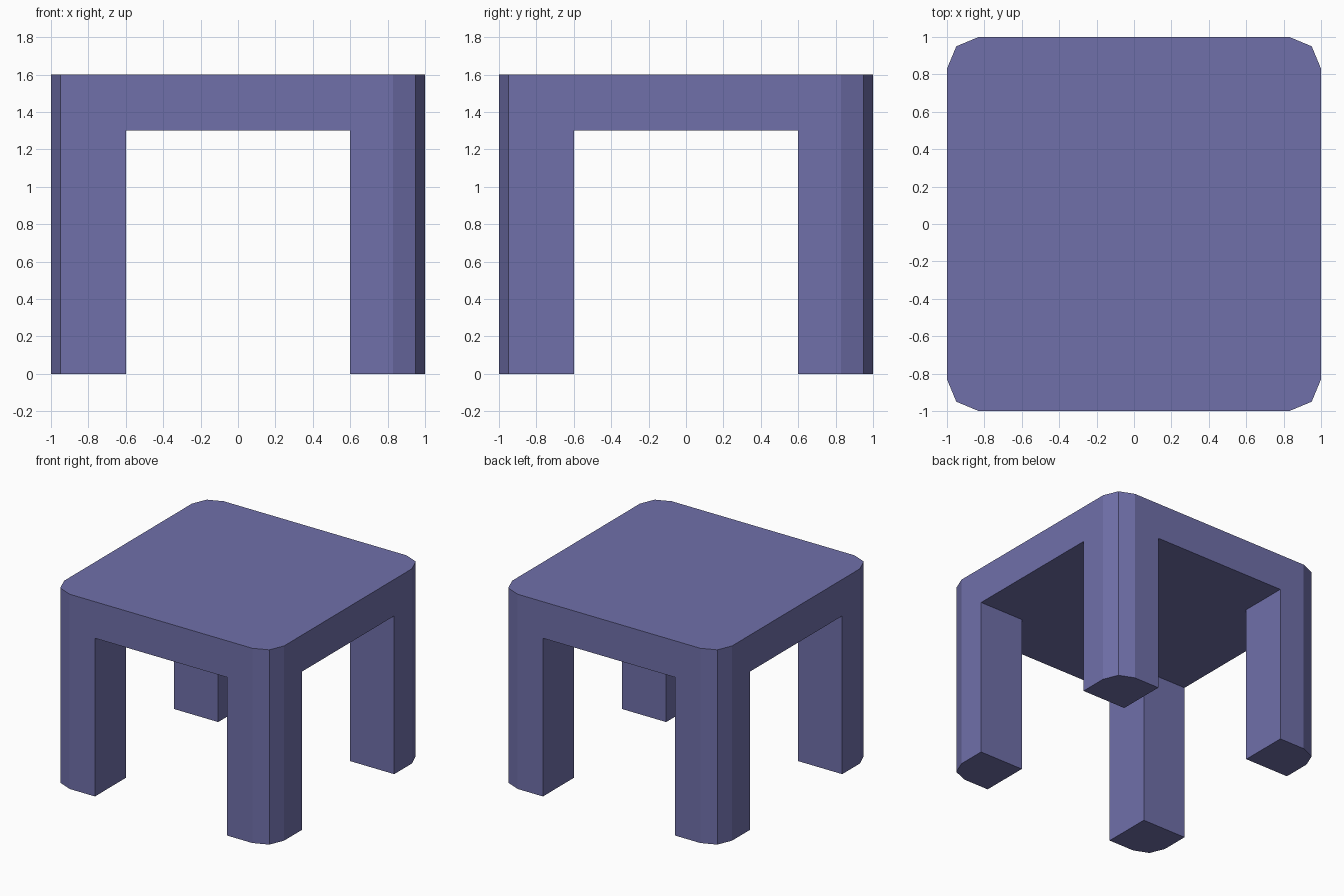
import bpy
import bmesh

if "Cube" in bpy.data.objects:
    bpy.data.objects.remove(bpy.data.objects["Cube"])

HALF, HEIGHT = 1.0, 1.6      # outer size
OPEN, UNDER = 0.6, 1.3       # half width and height of the openings
RADIUS = 0.17                # corner rounding


def prism(name, outline, z0, z1, radius=0):
    """Extrude a flat outline, optionally rounding its upright edges."""
    bm = bmesh.new()
    base = bm.faces.new([bm.verts.new((x, y, z0)) for x, y in outline])
    top = bmesh.ops.extrude_face_region(bm, geom=[base], use_keep_orig=True)["geom"]
    for v in top:
        if isinstance(v, bmesh.types.BMVert):
            v.co.z = z1
    if radius:
        upright = [e for e in bm.edges
                   if abs(e.verts[0].co.z - e.verts[1].co.z) > 0.01]
        bmesh.ops.bevel(bm, geom=upright, offset=radius, segments=2,
                        profile=0.5, affect='EDGES')
    bmesh.ops.recalc_face_normals(bm, faces=bm.faces)
    mesh = bpy.data.meshes.new(name)
    bm.to_mesh(mesh)
    bm.free()
    obj = bpy.data.objects.new(name, mesh)
    bpy.context.collection.objects.link(obj)
    return obj


# Table body: a block with two-segment rounded corners
square = [(-HALF, -HALF), (HALF, -HALF), (HALF, HALF), (-HALF, HALF)]
table = prism("table", square, 0, HEIGHT, RADIUS)

# Cross-shaped cutter leaves four legs under the top
a, b = OPEN, 1.3
cross = [(-a, -b), (a, -b), (a, -a), (b, -a), (b, a), (a, a),
         (a, b), (-a, b), (-a, a), (-b, a), (-b, -a), (-a, -a)]
cutter = prism("leg_gap_cutter", cross, -0.3, UNDER)
cutter.hide_render = True
cutter.hide_viewport = True
cutter.display_type = 'WIRE'

cut = table.modifiers.new("leg_gaps", 'BOOLEAN')
cut.operation = 'DIFFERENCE'
cut.solver = 'EXACT'
cut.object = cutter

# Muted violet-blue paint
paint = bpy.data.materials.new("violet_paint")
paint.diffuse_color = (0.16, 0.16, 0.40, 1)
paint.use_nodes = True
paint.node_tree.nodes["Principled BSDF"].inputs["Base Color"].default_value = paint.diffuse_color
table.data.materials.append(paint)
